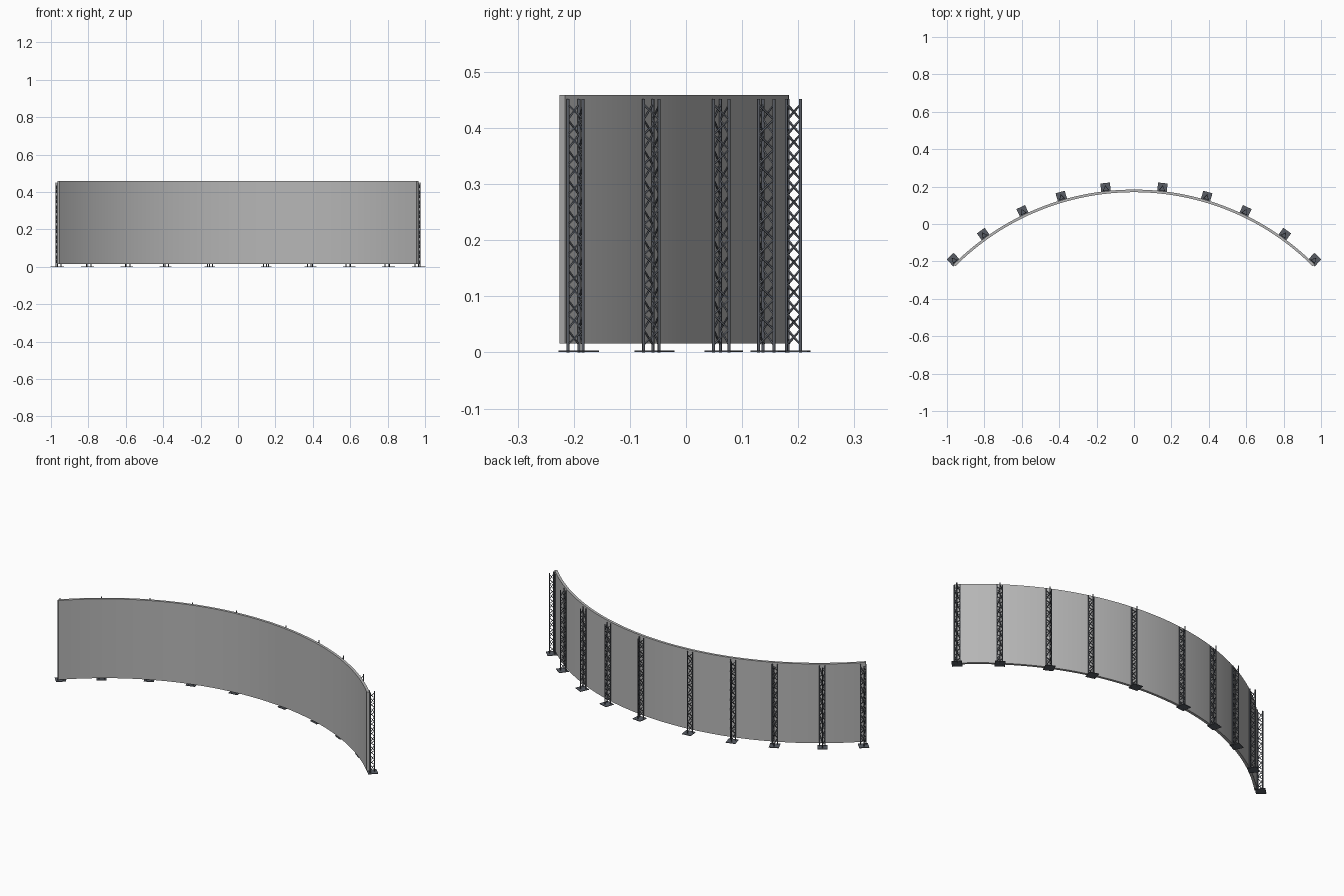
import bpy, bmesh, math
from mathutils import Vector, Matrix

if "Cube" in bpy.data.objects:
    bpy.data.objects.remove(bpy.data.objects["Cube"])

YC = -1.18                      # arc centre on the y axis
R_IN, R_OUT = 1.35, 1.364       # screen faces
HALF = math.radians(45)
Z0, Z1 = 0.016, 0.459
TOWER_ANGLES = [6.3, 16.3, 25.5, 35.6, 44.3]


def material(name, col):
    m = bpy.data.materials.new(name)
    m.diffuse_color = (*col, 1)
    m.use_nodes = True
    m.node_tree.nodes["Principled BSDF"].inputs["Base Color"].default_value = m.diffuse_color
    return m


screen_grey = material("screen grey", (0.47, 0.47, 0.47))
steel = material("dark steel", (0.10, 0.11, 0.13))


def finish(bm, name, mat):
    bmesh.ops.recalc_face_normals(bm, faces=bm.faces)
    me = bpy.data.meshes.new(name)
    bm.to_mesh(me)
    bm.free()
    me.materials.append(mat)
    return me


def add(name, me, matrix=Matrix()):
    ob = bpy.data.objects.new(name, me)
    ob.matrix_world = matrix
    bpy.context.collection.objects.link(ob)
    return ob


def rod(bm, a, b, r, sides):
    d = b - a
    m = Matrix.Translation((a + b) / 2) @ d.to_track_quat('Z', 'Y').to_matrix().to_4x4()
    bmesh.ops.create_cone(bm, cap_ends=True, segments=sides, radius1=r, radius2=r,
                          depth=d.length, matrix=m)


# curved screen: a rectangular section swept along the arc
bm = bmesh.new()
N = 64
rings = []
for i in range(N + 1):
    a = -HALF + 2 * HALF * i / N
    rings.append([bm.verts.new((r * math.sin(a), YC + r * math.cos(a), z))
                  for r, z in ((R_IN, Z0), (R_OUT, Z0), (R_OUT, Z1), (R_IN, Z1))])
for p, q in zip(rings, rings[1:]):
    for k in range(4):
        bm.faces.new((p[k], p[(k + 1) % 4], q[(k + 1) % 4], q[k]))
bm.faces.new(rings[0])
bm.faces.new(rings[-1])
screen = add("curved_screen", finish(bm, "curved_screen", screen_grey))

# triangular truss mast: local y points away from the screen, origin at arc centre
TOP, SIDE = 0.452, 0.028
corners = [Vector((-SIDE / 2, 1.3685, 0)), Vector((SIDE / 2, 1.3685, 0)), Vector((0, 1.3925, 0))]
bm = bmesh.new()
for c in corners:
    rod(bm, c, c + Vector((0, 0, TOP)), 0.0027, 10)
mast = finish(bm, "mast_tubes", steel)

# zigzag bracing on the three sides of the mast
bm = bmesh.new()
BAYS, LO, HI = 16, 0.014, 0.442
for s in range(3):
    pair = (corners[s], corners[(s + 1) % 3])
    pts = [pair[i % 2] + Vector((0, 0, LO + (HI - LO) * i / BAYS)) for i in range(BAYS + 1)]
    for a, b in zip(pts, pts[1:]):
        rod(bm, a, b, 0.0017, 6)
brace = finish(bm, "mast_bracing", steel)

# square foot plate
bm = bmesh.new()
bmesh.ops.create_cube(bm, size=1, matrix=Matrix.Translation((0, 1.382, 0.002))
                      @ Matrix.Diagonal((0.051, 0.051, 0.003, 1)))
plate = finish(bm, "foot_plate", steel)

# ten masts around the back of the screen
smooth = [screen]
for sign, label in ((-1, "left"), (1, "right")):
    for i, deg in enumerate(TOWER_ANGLES, 1):
        m = Matrix.Translation((0, YC, 0)) @ Matrix.Rotation(-sign * math.radians(deg), 4, 'Z')
        smooth.append(add(f"mast_tubes_{label}_{i}", mast, m))
        smooth.append(add(f"mast_bracing_{label}_{i}", brace, m))
        add(f"foot_plate_{label}_{i}", plate, m)

for ob in smooth:
    ob.select_set(True)
bpy.context.view_layer.objects.active = screen
bpy.ops.object.shade_smooth_by_angle(angle=math.radians(62))
